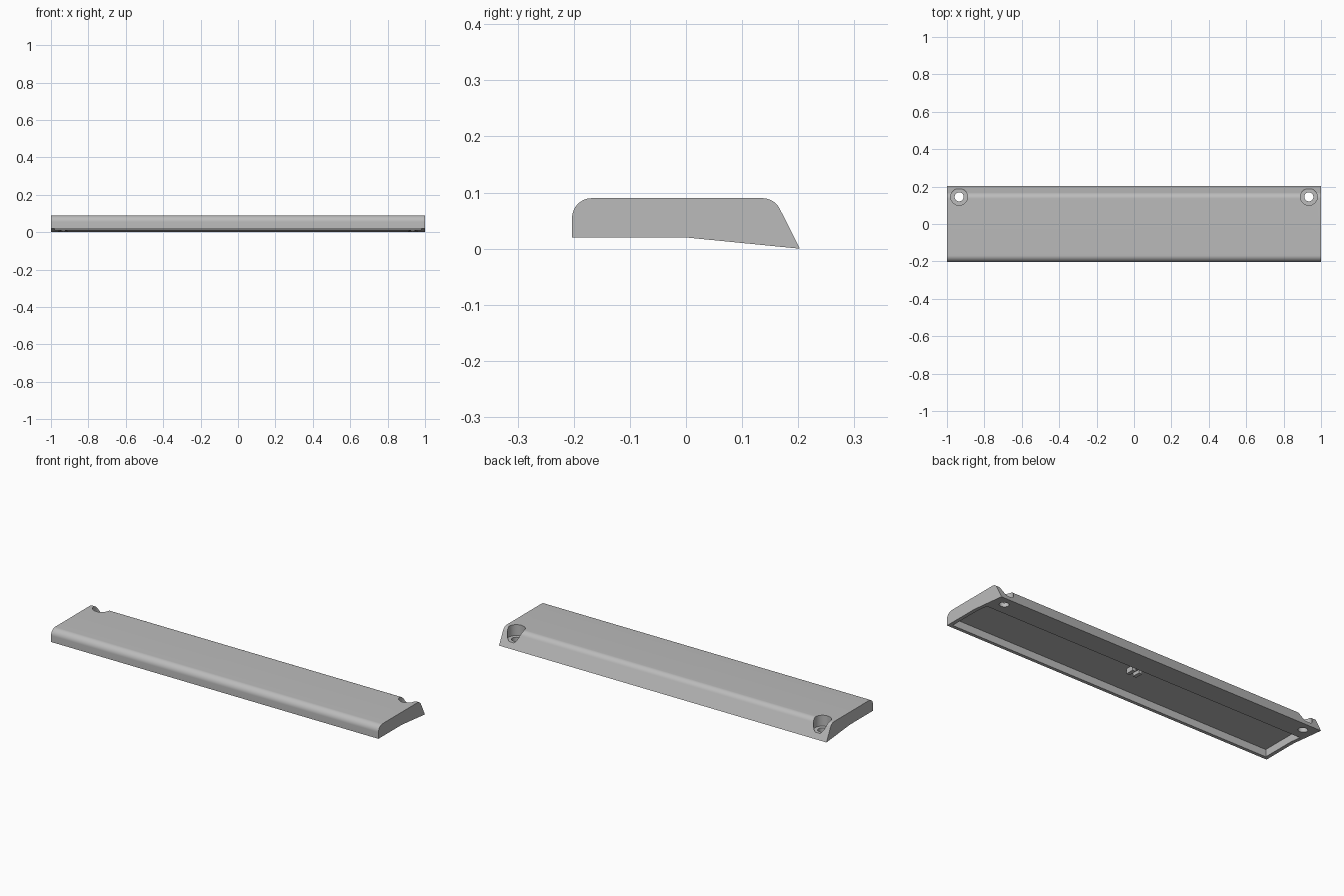
import bpy, bmesh, math

if "Cube" in bpy.data.objects:
    bpy.data.objects.remove(bpy.data.objects["Cube"])

grey = bpy.data.materials.new("mid_grey")
grey.diffuse_color = (0.5, 0.5, 0.5, 1)
grey.use_nodes = True
grey.node_tree.nodes["Principled BSDF"].inputs["Base Color"].default_value = grey.diffuse_color


def finish(name, bm):
    bmesh.ops.recalc_face_normals(bm, faces=bm.faces)
    mesh = bpy.data.meshes.new(name)
    bm.to_mesh(mesh)
    bm.free()
    mesh.materials.append(grey)
    ob = bpy.data.objects.new(name, mesh)
    bpy.context.collection.objects.link(ob)
    return ob


def extrude_x(name, profile, x0, x1):
    """Closed (y, z) profile swept along x."""
    bm = bmesh.new()
    face = bm.faces.new([bm.verts.new((x0, y, z)) for y, z in profile])
    out = bmesh.ops.extrude_face_region(bm, geom=[face])["geom"]
    verts = [v for v in out if isinstance(v, bmesh.types.BMVert)]
    bmesh.ops.translate(bm, verts=verts, vec=(x1 - x0, 0, 0))
    return finish(name, bm)


def box(name, x0, x1, y0, y1, z0, z1):
    return extrude_x(name, [(y0, z0), (y1, z0), (y1, z1), (y0, z1)], x0, x1)


def cylinder(name, x, y, z0, z1, r):
    bm = bmesh.new()
    bmesh.ops.create_cone(bm, cap_ends=True, segments=48, radius1=r, radius2=r, depth=z1 - z0)
    bmesh.ops.translate(bm, verts=bm.verts, vec=(x, y, (z0 + z1) / 2))
    return finish(name, bm)


def cut(target, cutter):
    mod = target.modifiers.new("cut", 'BOOLEAN')
    mod.operation = 'DIFFERENCE'
    mod.solver = 'EXACT'
    mod.object = cutter
    bpy.context.view_layer.objects.active = target
    bpy.ops.object.modifier_apply(modifier=mod.name)
    bpy.data.objects.remove(cutter, do_unlink=True)


def arc(cy, cz, r, a0, a1, n=12):
    angles = [math.radians(a0 + (a1 - a0) * i / n) for i in range(n + 1)]
    return [(cy + r * math.cos(a), cz + r * math.sin(a)) for a in angles]


# cover bar: rounded front, sloped back, underside dropping toward the back
profile = [(-0.203, 0.02)]
profile += arc(-0.168, 0.055, 0.035, 180, 90)
profile += arc(0.136, 0.055, 0.035, 90, 27)
profile += [(0.203, 0.0), (0.0, 0.02)]
bar = extrude_x("cover_bar", profile, -1, 1)

# shallow pocket under the bar
cut(bar, box("pocket_cutter", -0.98, 0.98, -0.185, 0.07, -0.05, 0.06))

# counterbored screw holes near the back corners
for x in (-0.935, 0.935):
    cut(bar, cylinder("counterbore_cutter", x, 0.145, 0.03, 0.2, 0.045))
    cut(bar, cylinder("screw_hole_cutter", x, 0.145, -0.1, 0.2, 0.024))

# small slotted tab hanging inside the pocket
tab = box("slotted_tab", -0.03, 0.03, -0.02, 0.025, 0.032, 0.062)
cut(tab, box("slot_cutter", -0.01, 0.01, -0.1, 0.1, 0.0, 0.05))

bpy.ops.object.select_all(action='DESELECT')
bar.select_set(True)
bpy.context.view_layer.objects.active = bar
bpy.ops.object.shade_smooth_by_angle(angle=math.radians(25))
